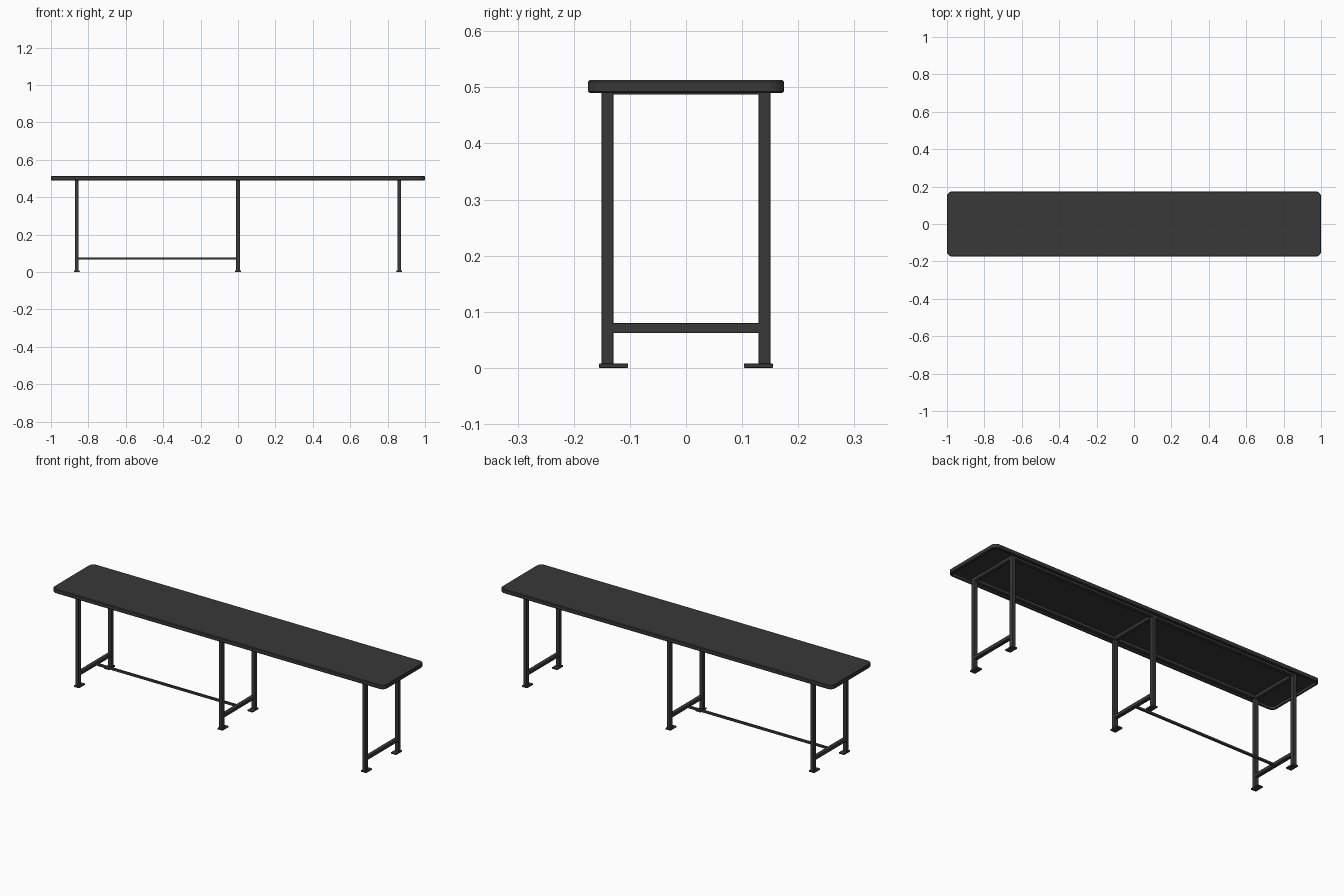
import bpy, bmesh, math

if "Cube" in bpy.data.objects:
    bpy.data.objects.remove(bpy.data.objects["Cube"])

dark = bpy.data.materials.new("dark_metal")
dark.diffuse_color = (0.04, 0.04, 0.04, 1)
dark.use_nodes = True
dark.node_tree.nodes["Principled BSDF"].inputs["Base Color"].default_value = dark.diffuse_color


def finish(name, bm):
    bmesh.ops.recalc_face_normals(bm, faces=bm.faces)
    mesh = bpy.data.meshes.new(name)
    bm.to_mesh(mesh)
    bm.free()
    obj = bpy.data.objects.new(name, mesh)
    obj.data.materials.append(dark)
    bpy.context.collection.objects.link(obj)
    return obj


def box(name, x, y, z, bevel=0.002):
    """Box from (min, max) ranges with a small edge bevel."""
    bm = bmesh.new()
    bmesh.ops.create_cube(bm, size=1)
    for v in bm.verts:
        for i, (lo, hi) in enumerate((x, y, z)):
            v.co[i] = lo if v.co[i] < 0 else hi
    obj = finish(name, bm)
    mod = obj.modifiers.new("bevel", 'BEVEL')
    mod.width = bevel
    mod.segments = 2
    return obj


def rounded_loop(bm, hx, hy, r, z, steps=6):
    """Ring of vertices following a rounded rectangle."""
    ring = []
    for q, (sx, sy) in enumerate(((1, 1), (-1, 1), (-1, -1), (1, -1))):
        for i in range(steps + 1):
            a = math.pi / 2 * (q + i / steps)
            ring.append(bm.verts.new((sx * (hx - r) + r * math.cos(a),
                                      sy * (hy - r) + r * math.sin(a), z)))
    return ring


# Bench top: rounded tray with a lip around its recessed underside
HX, HY, R = 1.0, 0.175, 0.03
profile = [(0.003, 0.513), (0.0, 0.510), (0.0, 0.493), (0.003, 0.490),
           (0.012, 0.490), (0.012, 0.503)]
bm = bmesh.new()
rings = [rounded_loop(bm, HX - d, HY - d, R - d, z) for d, z in profile]
for a, b in zip(rings, rings[1:]):
    for i in range(len(a)):
        j = (i + 1) % len(a)
        bm.faces.new((a[i], a[j], b[j], b[i]))
bm.faces.new(rings[0])
bm.faces.new(rings[-1])
finish("bench_top", bm)

LX, LY, T = 0.862, 0.14, 0.0105

# Long rails under the top
for side, s in (("front", -1), ("back", 1)):
    box(side + "_rail", (-LX - T, LX + T), (s * LY - T, s * LY + T), (0.488, 0.504))

# Three leg frames
for place, x in (("left", -LX), ("middle", 0), ("right", LX)):
    xr = (x - T, x + T)
    for side, s in (("front", -1), ("back", 1)):
        box(f"{place}_{side}_leg", xr, (s * LY - T, s * LY + T), (0.004, 0.495))
        box(f"{place}_{side}_foot", (x - 0.016, x + 0.016),
            tuple(sorted((s * 0.103, s * 0.155))), (0, 0.008))
    box(place + "_top_bar", xr, (-LY, LY), (0.487, 0.504))
    box(place + "_cross_bar", xr, (-LY, LY), (0.062, 0.080))

# Single stretcher joining the left and middle frames
box("stretcher", (-LX, 0), (-0.006, 0.006), (0.066, 0.078))
